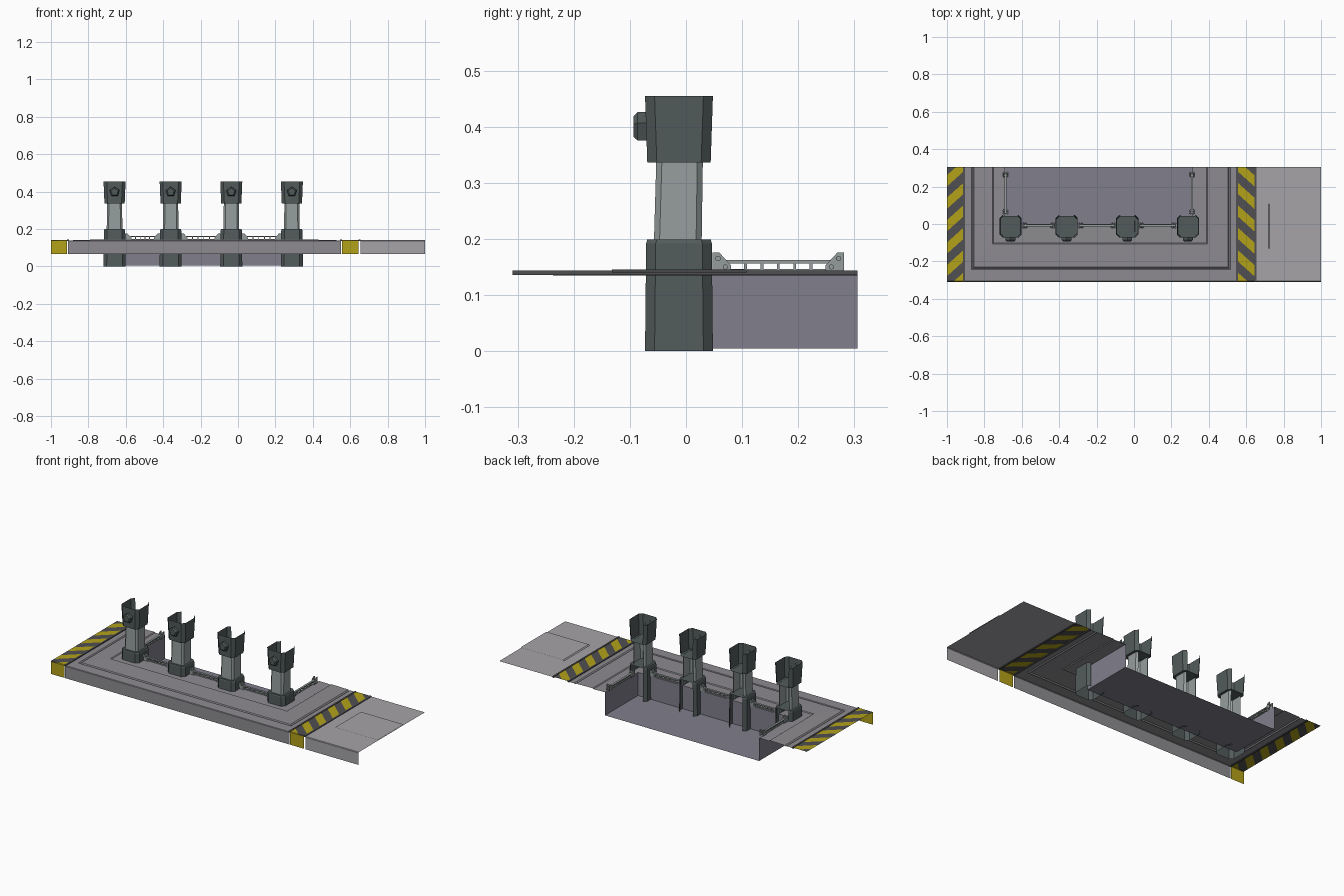
import bpy, bmesh, math
from mathutils import Vector

if "Cube" in bpy.data.objects:
    bpy.data.objects.remove(bpy.data.objects["Cube"])


def material(name, r, g, b):
    m = bpy.data.materials.new(name)
    m.diffuse_color = (r, g, b, 1)
    m.use_nodes = True
    m.node_tree.nodes["Principled BSDF"].inputs["Base Color"].default_value = m.diffuse_color
    return m


DARK = material("dark_steel", 0.085, 0.105, 0.105)
MID = material("pale_steel", 0.30, 0.34, 0.335)
DECK = material("deck_grey", 0.27, 0.26, 0.28)
PLATE = material("plate_grey", 0.38, 0.37, 0.39)
PIT = material("pit_grey", 0.22, 0.21, 0.26)
YELLOW = material("hazard_yellow", 0.45, 0.36, 0.01)
BLACK = material("hazard_black", 0.08, 0.08, 0.085)


def finish(name, bm, *mats):
    me = bpy.data.meshes.new(name)
    bm.to_mesh(me)
    bm.free()
    for m in mats:
        me.materials.append(m)
    ob = bpy.data.objects.new(name, me)
    bpy.context.collection.objects.link(ob)
    return ob


def loft(name, rings, mat, caps=()):
    """Open sheet through successive open paths; caps lists rings to fill."""
    bm = bmesh.new()
    rows = [[bm.verts.new(p) for p in r] for r in rings]
    for a, b in zip(rows, rows[1:]):
        for i in range(len(a) - 1):
            bm.faces.new((a[i], a[i + 1], b[i + 1], b[i]))
    for c in caps:
        bm.faces.new(rows[c])
    return finish(name, bm, mat)


def add_box(bm, x0, x1, y0, y1, z0, z1):
    vs = bmesh.ops.create_cube(bm, size=1)["verts"]
    for v in vs:
        v.co = Vector(((x0 + x1) / 2 + v.co.x * (x1 - x0),
                       (y0 + y1) / 2 + v.co.y * (y1 - y0),
                       (z0 + z1) / 2 + v.co.z * (z1 - z0)))


# deck: U-shaped sheet with grooves, stepping in towards the pit
def u_path(xl, xr, yf, z):
    return [(xl, 0.306, z), (xl, yf, z), (xr, yf, z), (xr, 0.306, z)]


loft("deck", [u_path(*r) for r in (
    (-0.905, 0.545, -0.306, 0.139), (-0.868, 0.515, -0.243, 0.140),
    (-0.862, 0.508, -0.237, 0.135), (-0.856, 0.502, -0.231, 0.141),
    (-0.757, 0.393, -0.106, 0.143), (-0.752, 0.388, -0.101, 0.139),
    (-0.69, 0.312, 0.0, 0.141))], DECK)

# pit: walls and floor, open at the back
loft("pit", [u_path(-0.69, 0.312, 0.0, z) for z in (0.141, 0.005)], PIT, caps=(1,))

# front skirt
loft("front_skirt", [[(x, y, z) for x in (-0.91, 0.55)]
     for y, z in ((-0.306, 0.139), (-0.309, 0.136), (-0.309, 0.066))], DECK)

# end plate with skirt and raised panel
loft("end_plate", [[(x, y, z) for x in (0.655, 1.0)] for y, z in (
    (0.306, 0.140), (-0.306, 0.140), (-0.309, 0.136), (-0.309, 0.066))], PLATE)
loft("end_panel", [[(x, 0.108, z), (x, -0.132, z)] for x, z in (
    (0.718, 0.140), (0.724, 0.145), (1.0, 0.145))], PLATE)


# hazard strips, sliced into diagonal stripes
def hazard(name, x0, x1, slope):
    bm = bmesh.new()
    rows = [[bm.verts.new((x, y, z)) for x in (x0, x1)] for y, z in (
        (0.306, 0.142), (-0.306, 0.142), (-0.309, 0.139))]
    for a, b in zip(rows, rows[1:]):
        bm.faces.new((a[0], a[1], b[1], b[0]))
    n = Vector((-slope, 1, 0))
    xm = (x0 + x1) / 2
    step = 0.06
    for k in range(-8, 9):
        bmesh.ops.bisect_plane(bm, geom=bm.verts[:] + bm.edges[:] + bm.faces[:],
                               plane_co=(xm, k * step, 0), plane_no=n)
    for f in bm.faces:
        c = f.calc_center_median()
        f.material_index = math.floor((c.y - slope * (c.x - xm)) / step) % 2
    a = [bm.verts.new((x, -0.309, z)) for x, z in
         ((x0, 0.139), (x1, 0.139), (x1, 0.066), (x0, 0.066))]
    bm.faces.new(a)
    finish(name, bm, YELLOW, BLACK)


hazard("left_hazard_strip", -1.0, -0.913, 0.9)
hazard("right_hazard_strip", 0.555, 0.645, -0.9)
bm = bmesh.new()
for x in (-0.913, 0.545, 0.645):
    add_box(bm, x, x + 0.01, -0.309, 0.306, 0.136, 0.144)
finish("strip_trim", bm, BLACK)


# pillars: chamfered shells, open at the back
def c_path(x, w, y0, y1, c, z):
    return [(x + a, y, z) for a, y in (
        (w - c, y1), (w, y1 - c), (w, y0 + c), (w - c, y0),
        (c - w, y0), (-w, y0 + c), (-w, y1 - c), (c - w, y1))]


PILLARS = (-0.66, -0.36, -0.036, 0.288)
for i, x in enumerate(PILLARS, 1):
    loft(f"pillar_base_{i}", [
        c_path(x, 0.059, -0.073, 0.048, 0.017, 0.0),
        c_path(x, 0.057, -0.071, 0.046, 0.017, 0.192),
        c_path(x, 0.054, -0.069, 0.044, 0.017, 0.199)], DARK, caps=(2,))
    loft(f"pillar_shaft_{i}", [
        c_path(x, 0.042, -0.057, 0.028, 0.010, 0.199),
        c_path(x, 0.040, -0.053, 0.030, 0.010, 0.337)], MID)
    loft(f"pillar_head_{i}", [
        c_path(x, 0.054, -0.069, 0.044, 0.017, 0.336),
        c_path(x, 0.059, -0.073, 0.048, 0.017, 0.455)], DARK, caps=(0,))
    # five-sided knob on the head
    rings = []
    for y, r in ((-0.070, 0.028), (-0.086, 0.028), (-0.094, 0.020)):
        rings.append([(x + r * math.sin(k * math.tau / 5), y,
                       0.398 + r * math.cos(k * math.tau / 5)) for k in range(6)])
    bm = bmesh.new()
    rows = [[bm.verts.new(p) for p in r[:5]] for r in rings]
    for a, b in zip(rows, rows[1:]):
        for k in range(5):
            bm.faces.new((a[k], a[(k + 1) % 5], b[(k + 1) % 5], b[k]))
    bm.faces.new(rows[2])
    finish(f"head_knob_{i}", bm, DARK)


# low railings: built along local x, then placed
def railing(name, length, loc, angle):
    bm = bmesh.new()
    shape = ((0, 0.142), (0.033, 0.142), (0.033, 0.153), (0.012, 0.176), (0, 0.176))
    for end in (0, 1):
        for y in (-0.011, 0.007):
            pts = [(length - px if end else px, z) for px, z in shape]
            vs = [bm.verts.new((px, y, z)) for px, z in pts]
            f = bm.faces.new(vs)
            g = bmesh.ops.extrude_face_region(bm, geom=[f])["geom"]
            bmesh.ops.translate(bm, vec=(0, 0.004, 0),
                                verts=[v for v in g if isinstance(v, bmesh.types.BMVert)])
        # bolts through the bracket
        for bx, bz in ((0.010, 0.165), (0.023, 0.150)):
            vs = bmesh.ops.create_cone(bm, cap_ends=True, segments=6, radius1=0.005,
                                       radius2=0.005, depth=0.030)["verts"]
            for v in vs:
                cx, cy, cz = v.co
                v.co = ((length - bx if end else bx) + cx, cz, bz + cy)
    add_box(bm, 0.015, length - 0.015, -0.006, 0.006, 0.156, 0.162)
    add_box(bm, 0.030, length - 0.030, -0.004, 0.004, 0.142, 0.146)
    n = max(3, round((length - 0.06) / 0.028))
    for k in range(1, n):
        px = 0.03 + (length - 0.06) * k / n
        add_box(bm, px - 0.0025, px + 0.0025, -0.004, 0.004, 0.144, 0.158)
    bmesh.ops.recalc_face_normals(bm, faces=bm.faces[:])
    ob = finish(name, bm, MID)
    ob.location = loc
    ob.rotation_euler.z = angle


for i, (a, b) in enumerate(zip(PILLARS, PILLARS[1:]), 1):
    railing(f"front_railing_{i}", b - a - 0.114, (a + 0.057, -0.008, 0), 0)
railing("left_railing", 0.235, (-0.687, 0.047, 0), math.pi / 2)
railing("right_railing", 0.235, (0.310, 0.047, 0), math.pi / 2)
